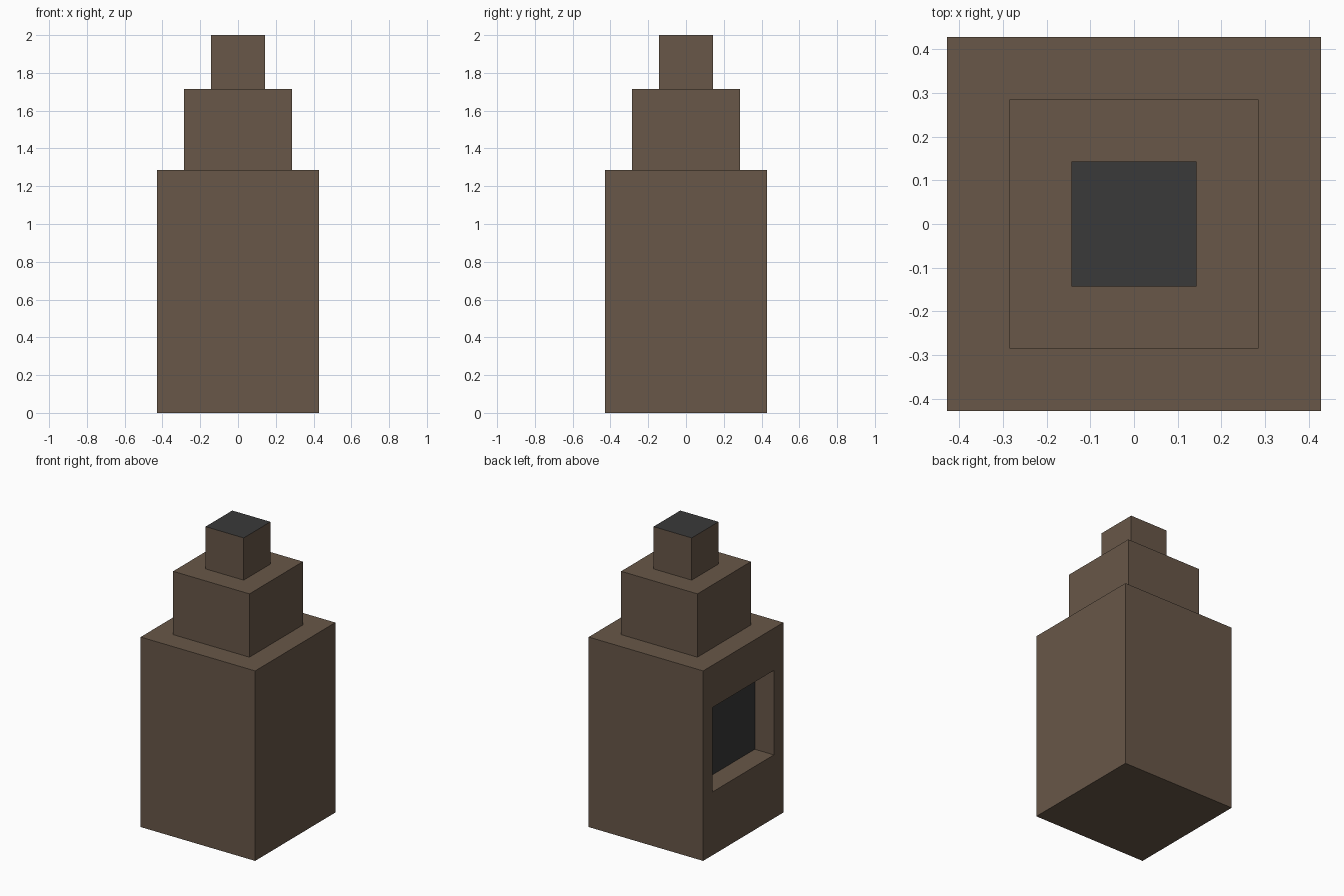
import bpy
import bmesh
from mathutils import Vector

default = bpy.data.objects.get("Cube")
if default:
    bpy.data.objects.remove(default, do_unlink=True)

U = 2 / 14  # one building module


def material(name, rgb):
    mat = bpy.data.materials.new(name)
    mat.use_nodes = True
    colour = (*rgb, 1)
    mat.diffuse_color = colour
    mat.node_tree.nodes["Principled BSDF"].inputs["Base Color"].default_value = colour
    return mat


brown = material("brown", (0.138, 0.095, 0.065))
charcoal = material("charcoal", (0.041, 0.041, 0.041))


def face_towards(bm, direction):
    bm.normal_update()
    return max(bm.faces, key=lambda f: f.normal.dot(Vector(direction)))


def block(name, width, bottom, height, detail=None):
    """Square block standing on 'bottom', with an optional bmesh edit."""
    bm = bmesh.new()
    bmesh.ops.create_cube(bm, size=1)
    bmesh.ops.scale(bm, vec=(width * U, width * U, height * U), verts=bm.verts)
    bmesh.ops.translate(bm, vec=(0, 0, (bottom + height / 2) * U), verts=bm.verts)
    if detail:
        detail(bm)
    mesh = bpy.data.meshes.new(name)
    bm.to_mesh(mesh)
    bm.free()
    mesh.materials.append(brown)
    mesh.materials.append(charcoal)
    obj = bpy.data.objects.new(name, mesh)
    bpy.context.collection.objects.link(obj)
    return obj


# Recessed square opening with a dark back panel
def cut_opening(bm):
    face = face_towards(bm, (-1, 0, 0))
    bmesh.ops.inset_individual(bm, faces=[face], thickness=U)
    middle = face.calc_center_median().z
    for v in face.verts:
        v.co.z = (7 if v.co.z > middle else 3) * U
    sunk = bmesh.ops.extrude_discrete_faces(bm, faces=[face])["faces"][0]
    bmesh.ops.translate(bm, vec=(U, 0, 0), verts=sunk.verts)
    sunk.material_index = 1


# Dark flue opening on top
def darken_top(bm):
    face_towards(bm, (0, 0, 1)).material_index = 1


block("fireplace_base", 6, 0, 9, cut_opening)
block("middle_tier", 4, 9, 3)
block("chimney_top", 2, 12, 2, darken_top)
